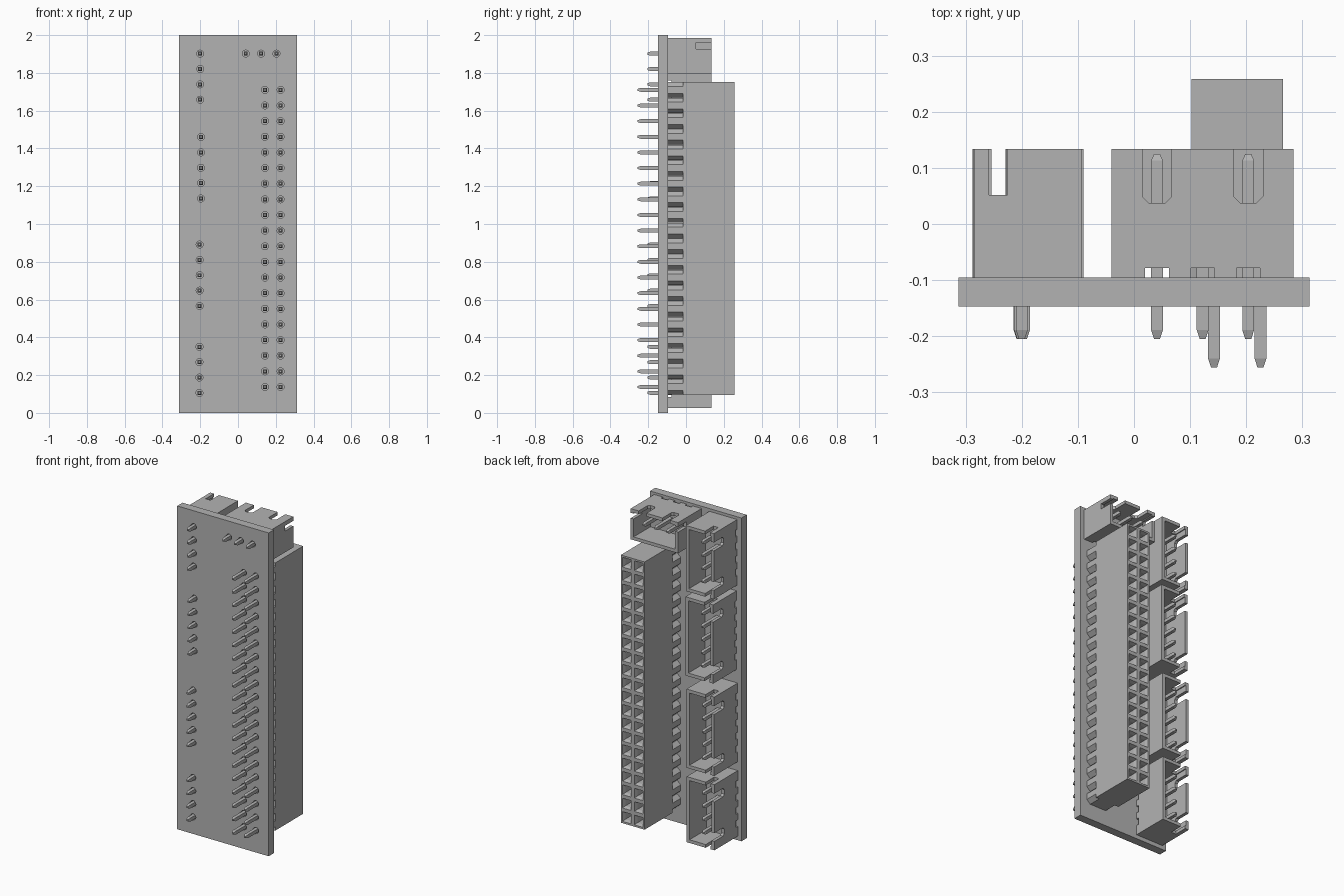
import bpy, bmesh
from mathutils import Vector, Matrix

cube = bpy.data.objects.get("Cube")
if cube:
    bpy.data.objects.remove(cube, do_unlink=True)

gray = bpy.data.materials.new("plain gray")
gray.use_nodes = True
gray.diffuse_color = (0.45, 0.45, 0.45, 1)
gray.node_tree.nodes["Principled BSDF"].inputs["Base Color"].default_value = gray.diffuse_color

BOARD_FRONT, BOARD_BACK = -0.147, -0.095
RIM = 0.134
PIN_STEP, SOCKET_STEP = 0.0813, 0.0828


def finish(bm, name):
    bmesh.ops.recalc_face_normals(bm, faces=bm.faces[:])
    mesh = bpy.data.meshes.new(name)
    bm.to_mesh(mesh)
    bm.free()
    mesh.materials.append(gray)
    ob = bpy.data.objects.new(name, mesh)
    bpy.context.collection.objects.link(ob)
    return ob


def box(bm, lo, hi):
    lo, hi = Vector(lo), Vector(hi)
    size = Matrix.Diagonal((hi - lo).to_4d())
    bmesh.ops.create_cube(bm, size=1, matrix=Matrix.Translation((lo + hi) / 2) @ size)


def prism(bm, outline, place, start, end):
    """Extrude a flat outline from start to end; place maps (a, b, depth) to space."""
    face = bm.faces.new([bm.verts.new(place(a, b, start)) for a, b in outline])
    new = bmesh.ops.extrude_face_region(bm, geom=[face], use_keep_orig=True)["geom"]
    shift = Vector(place(0, 0, end)) - Vector(place(0, 0, start))
    bmesh.ops.translate(bm, vec=shift, verts=[v for v in new if isinstance(v, bmesh.types.BMVert)])


def pin(bm, x, z, tip, top, r=0.0105):
    """Square pin along y with both ends tapered."""
    rings = []
    for y, s in ((tip, r * 0.5), (tip + 0.016, r), (top - 0.012, r), (top, r * 0.5)):
        rings.append([bm.verts.new((x + a * s, y, z + b * s))
                      for a, b in ((-1, -1), (1, -1), (1, 1), (-1, 1))])
    bm.faces.new(rings[0])
    bm.faces.new(rings[-1])
    for low, high in zip(rings, rings[1:]):
        for i in range(4):
            j = (i + 1) % 4
            bm.faces.new((low[i], low[j], high[j], high[i]))


def comb(a0, a1, notches, slots, bevel=0.0):
    """Wall outline with notches along the foot and open slots along the rim."""
    foot = BOARD_BACK + 0.017
    pts = [(a0, BOARD_BACK)]
    for l, r in notches:
        pts += [(l, BOARD_BACK), (l, foot), (r, foot), (r, BOARD_BACK)]
    pts += [(a1, BOARD_BACK), (a1, RIM)]
    for l, r, floor in reversed(slots):
        pts += [(r, RIM), (r, floor + bevel)]
        if bevel:
            pts += [(r - bevel, floor), (l + bevel, floor)]
        pts += [(l, floor + bevel), (l, RIM)]
    return pts + [(a0, RIM)]


holes = []


def connector(name, x, z, count, upright):
    """Open shrouded connector; x, z is its first pin."""
    def at(u, v, y):
        return (x + v, y, z + u) if upright else (x + u, y, z - v)

    wall = 0.02
    length = (count - 1) * PIN_STEP
    u0, u1 = -0.081, length + 0.081
    v0, v1 = -0.084, 0.106
    steps = [i * PIN_STEP for i in range(count)]
    notches = [(u - 0.021, u + 0.021) for u in steps]
    slots = [(u - 0.026, u + 0.026, 0.037) for u in (0, length)]
    bm = bmesh.new()
    # long walls
    prism(bm, comb(u0, u1, notches, slots, 0.012), lambda a, b, d: at(a, d, b), v0, v0 + wall)
    prism(bm, comb(u0, u1, notches, []), lambda a, b, d: at(a, d, b), v1 - wall, v1)
    # end walls
    end = comb(v0 + wall, v1 - wall, [], [(-0.058, -0.025, 0.052)])
    for s, e in ((u0, u0 + wall), (u1 - wall, u1)):
        prism(bm, end, lambda a, b, d: at(d, a, b), s, e)
    # floor
    c0 = at(u0 + wall, v0 + wall, BOARD_BACK + 0.017)
    c1 = at(u1 - wall, v1 - wall, -0.03)
    box(bm, [min(p) for p in zip(c0, c1)], [max(p) for p in zip(c0, c1)])
    finish(bm, name + "_shroud")
    # contacts
    bm = bmesh.new()
    for u in steps:
        px, _, pz = at(u, 0, 0)
        pin(bm, px, pz, -0.205, 0.125)
        holes.append((px, pz))
    finish(bm, name + "_pins")


connector("upper_connector", -0.200, 1.658, 4, True)
connector("upper_middle_connector", -0.196, 1.135, 5, True)
connector("lower_middle_connector", -0.203, 0.566, 5, True)
connector("lower_connector", -0.204, 0.106, 4, True)
connector("top_connector", 0.041, 1.902, 3, False)

# socket header body with tapered square sockets
HX, HW, ROWS = 0.184, 0.0815, 20
Z_FIRST = 0.137
height = ROWS * SOCKET_STEP
z_mid = Z_FIRST + (ROWS - 1) * SOCKET_STEP / 2
bm = bmesh.new()
grid = [[bm.verts.new((HX + (i - 1) * HW, 0.258, z_mid - height / 2 + j * SOCKET_STEP))
         for i in range(3)] for j in range(ROWS + 1)]
cells = [bm.faces.new((grid[j][i], grid[j + 1][i], grid[j + 1][i + 1], grid[j][i + 1]))
         for j in range(ROWS) for i in range(2)]
back = bmesh.ops.extrude_face_region(bm, geom=cells, use_keep_orig=True)["geom"]
bmesh.ops.translate(bm, vec=(0, -0.273, 0), verts=[v for v in back if isinstance(v, bmesh.types.BMVert)])
bmesh.ops.recalc_face_normals(bm, faces=bm.faces[:])
cells = [f for f in bm.faces if f.normal.y > 0.9]
bmesh.ops.inset_individual(bm, faces=cells, thickness=0.016)
bmesh.ops.inset_individual(bm, faces=cells, thickness=0.01, depth=-0.02)
for f in bmesh.ops.extrude_discrete_faces(bm, faces=cells)["faces"]:
    bmesh.ops.translate(bm, vec=(0, -0.12, 0), verts=f.verts[:])
finish(bm, "header_body")

# header feet with chamfered ends, and the long header pins
feet, pins = bmesh.new(), bmesh.new()
for row in range(ROWS):
    z = Z_FIRST + row * SOCKET_STEP
    w, flat, half = HW, 0.018, 0.0405
    shape = [(-w, -flat), (-w + 0.025, -half), (w - 0.025, -half), (w, -flat),
             (w, flat), (w - 0.025, half), (-w + 0.025, half), (-w, flat)]
    prism(feet, shape, lambda a, b, d: (HX + a, d, z + b), BOARD_BACK, -0.015)
    for x in (HX - SOCKET_STEP / 2, HX + SOCKET_STEP / 2):
        pin(pins, x, z, -0.256, -0.03)
        holes.append((x, z))
finish(feet, "header_feet")
finish(pins, "header_pins")

# circuit board with drilled holes
bm = bmesh.new()
box(bm, (-0.313, BOARD_FRONT, 0), (0.313, BOARD_BACK, 2))
board = finish(bm, "board")
bm = bmesh.new()
turn = Matrix.Rotation(1.5707963, 4, "X")
for x, z in holes:
    bmesh.ops.create_cone(bm, cap_ends=True, segments=16, radius1=0.0185, radius2=0.0185,
                          depth=0.2, matrix=Matrix.Translation((x, -0.12, z)) @ turn)
drill = finish(bm, "drill_cutter")
drill.hide_render = True
drill.hide_viewport = True
drill.display_type = "WIRE"
mod = board.modifiers.new("holes", "BOOLEAN")
mod.operation = "DIFFERENCE"
mod.solver = "EXACT"
mod.object = drill
